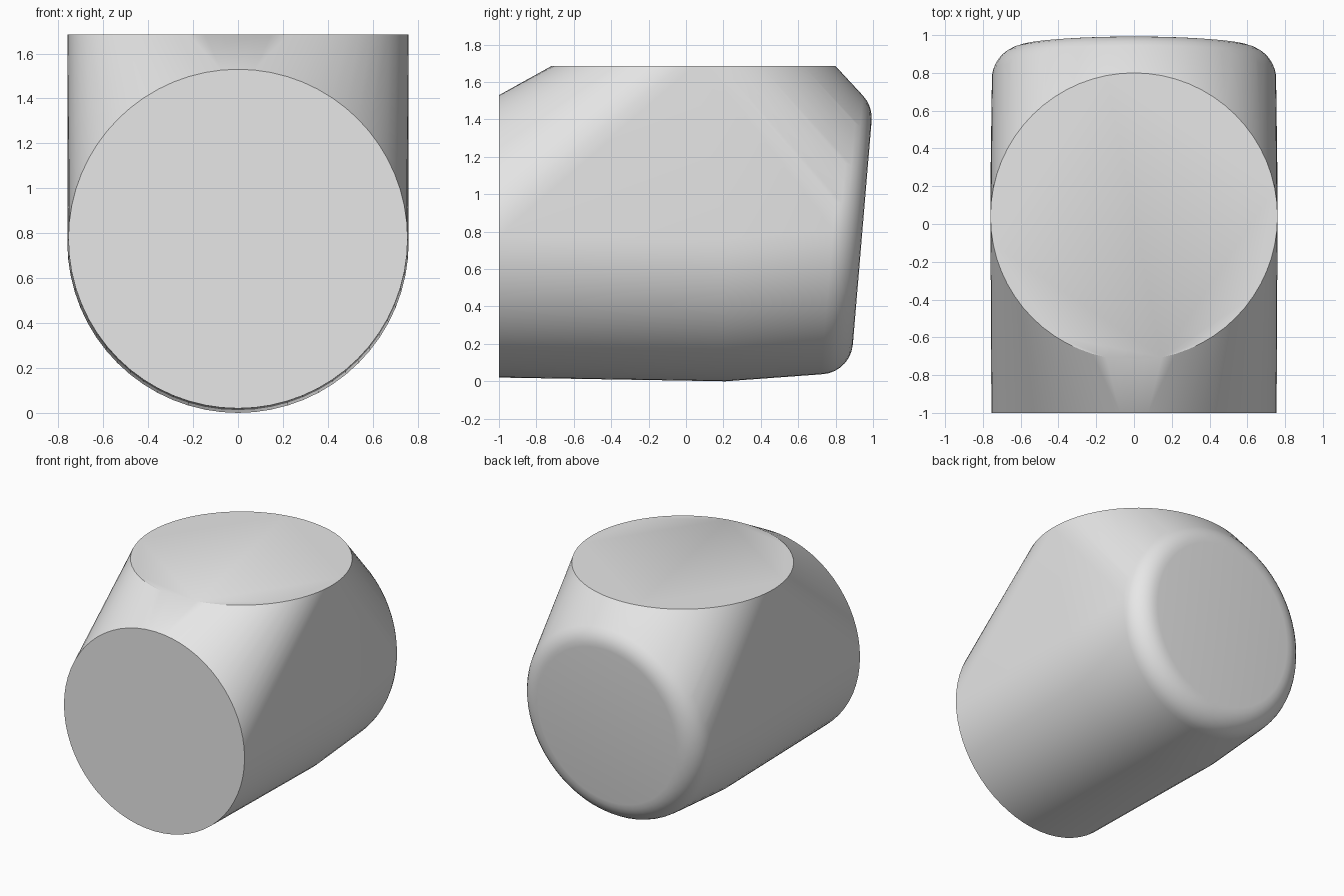
import bpy, bmesh, math
from mathutils import Vector

cube = bpy.data.objects.get("Cube")
if cube:
    bpy.data.objects.remove(cube, do_unlink=True)

SEGMENTS = 64


def ring(centre, axis_u, axis_v, radius_u, radius_v):
    """Points of an ellipse spanned by two axes."""
    c, u, v = Vector(centre), Vector(axis_u), Vector(axis_v)
    return [c + u * radius_u * math.cos(a) + v * radius_v * math.sin(a)
            for a in (2 * math.pi * i / SEGMENTS for i in range(SEGMENTS))]


X, Y, Z = (1, 0, 0), (0, 1, 0), (0, 0, 1)
points = []

# Flat front and top discs, and the widest ring of the belly
points += ring((0, -1, 0.775), X, Z, 0.755, 0.755)
points += ring((0, 0.04, 1.685), X, Y, 0.76, 0.76)
points += ring((0, 0.21, 0.76), X, Z, 0.76, 0.76)

# Tilted back disc with a rounded rim
tilt = math.radians(4.8)
up = Vector((0, math.sin(tilt), math.cos(tilt)))
out = Vector((0, math.cos(tilt), -math.sin(tilt)))
rim, steps = 0.175, 8
back_centre = Vector((0, 0.768, 0.81))
for i in range(steps + 1):
    a = math.radians(96) * i / steps
    grow = rim * math.sin(a)
    points += ring(back_centre + out * rim * math.cos(a), X, up,
                   0.578 + grow, 0.60 + grow)

# Stretch one skin over all the rings
bm = bmesh.new()
for p in points:
    bm.verts.new(p)
hull = bmesh.ops.convex_hull(bm, input=bm.verts[:])
bmesh.ops.delete(bm, geom=[v for v in bm.verts if not v.link_faces], context='VERTS')
bmesh.ops.dissolve_limit(bm, angle_limit=math.radians(0.1),
                         verts=bm.verts[:], edges=bm.edges[:])
bmesh.ops.recalc_face_normals(bm, faces=bm.faces[:])

mesh = bpy.data.meshes.new("rounded_elbow_body")
bm.to_mesh(mesh)
bm.free()
body = bpy.data.objects.new("rounded_elbow_body", mesh)
bpy.context.collection.objects.link(body)

# Plain grey
grey = bpy.data.materials.new("light_grey")
grey.use_nodes = True
colour = (0.8, 0.8, 0.8, 1)
grey.diffuse_color = colour
for node in grey.node_tree.nodes:
    if node.type == 'BSDF_PRINCIPLED':
        node.inputs["Base Color"].default_value = colour
mesh.materials.append(grey)

# Smooth sides, crisp disc edges
bpy.ops.object.select_all(action='DESELECT')
body.select_set(True)
bpy.context.view_layer.objects.active = body
bpy.ops.object.shade_smooth_by_angle(angle=math.radians(30))
